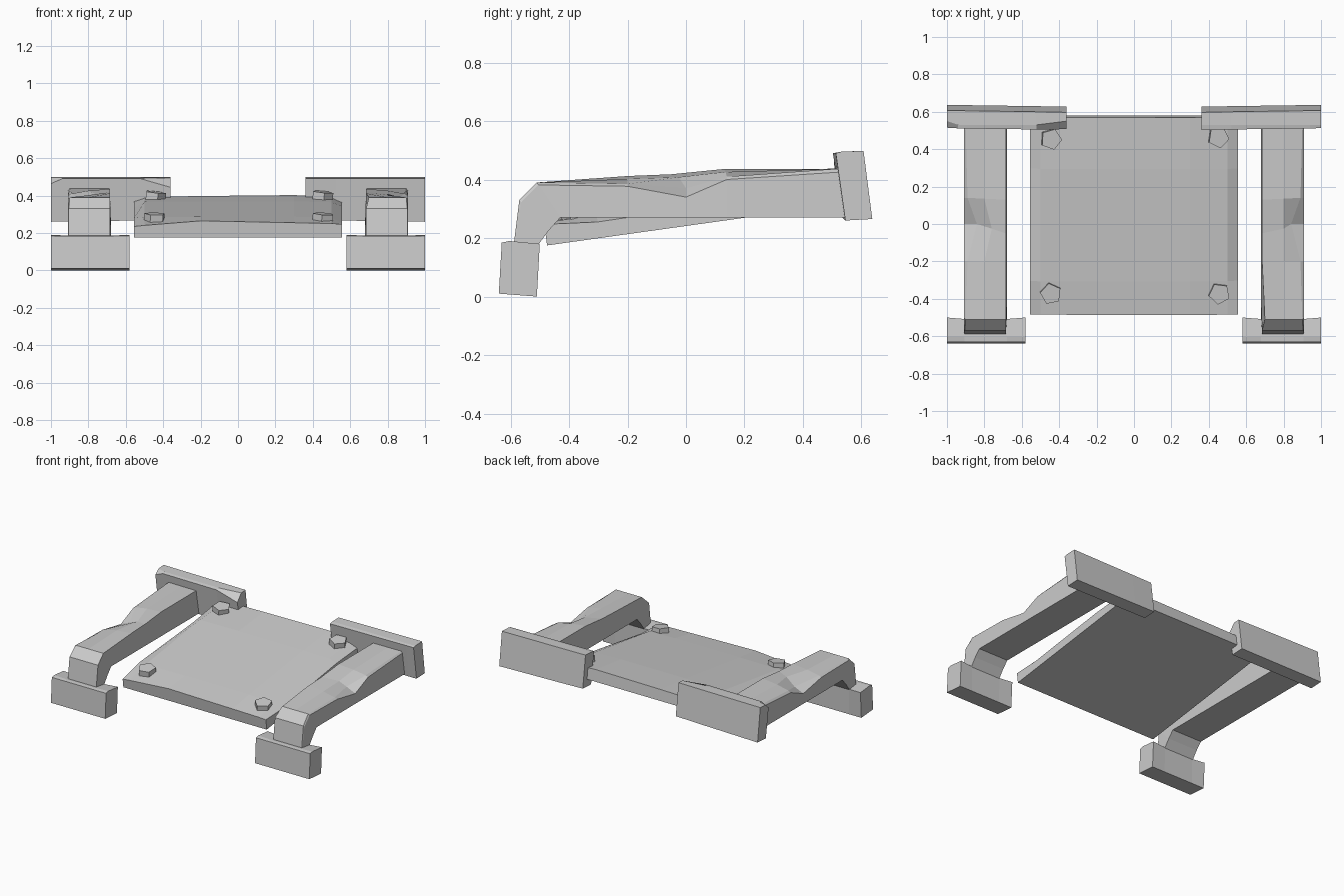
import bpy, bmesh, math

if "Cube" in bpy.data.objects:
    bpy.data.objects.remove(bpy.data.objects["Cube"])

SLOPE = 0.14  # tilt of the central panel


def loft(name, rings):
    """Skin a list of equal-sized point rings and cap both ends."""
    bm = bmesh.new()
    vs = [[bm.verts.new(p) for p in r] for r in rings]
    n = len(rings[0])
    for a, b in zip(vs, vs[1:]):
        for i in range(n):
            j = (i + 1) % n
            bm.faces.new((a[i], a[j], b[j], b[i]))
    bm.faces.new(vs[0])
    bm.faces.new(vs[-1])
    bmesh.ops.recalc_face_normals(bm, faces=bm.faces)
    me = bpy.data.meshes.new(name)
    bm.to_mesh(me)
    bm.free()
    ob = bpy.data.objects.new(name, me)
    bpy.context.collection.objects.link(ob)
    return ob


def base_z(y):
    return 0.27 + SLOPE * (y - 0.2)


# Central panel: a sloping slab with a worn, uneven top edge
xs = (-0.555, -0.5, -0.2, 0.3, 0.5, 0.555)
heights = {
    -0.48: (0.06, 0.066, 0.09, 0.08, 0.076, 0.072),
    -0.30: (0.08, 0.085, 0.087, 0.087, 0.082, 0.055),
    0.30: (0.05, 0.083, 0.085, 0.085, 0.08, 0.06),
    0.575: (0.053, 0.07, 0.075, 0.08, 0.07, 0.045),
}
rings = []
for y, hs in heights.items():
    ring = [(x, y - SLOPE * (h - 0.04), base_z(y) + h) for x, h in zip(xs, hs)]
    ring += [(xs[-1], y + 0.005, base_z(y)), (xs[0], y + 0.005, base_z(y))]
    rings.append(ring)
loft("panel", rings)

# Five-sided bolts near the panel corners
for i, (x, y, turn) in enumerate([(-0.445, -0.37, 0.2), (0.455, -0.37, 0.5),
                                  (-0.445, 0.455, 0.9), (0.45, 0.465, 0.8)]):
    bpy.ops.mesh.primitive_cylinder_add(
        vertices=5, radius=0.058, depth=0.06,
        location=(x, y, base_z(y) + 0.083),
        rotation=(math.atan(SLOPE), 0, turn))
    bpy.context.object.name = f"bolt_{i + 1}"

for side, s in (("left", -1), ("right", 1)):
    left = s < 0

    # Arm: bent bar, chipped along its upper outer edge
    # station: lower y, z | inner top y, z | outer top y, z | outer top x
    stations = [
        (-0.51, 0.17, -0.59, 0.17, -0.59, 0.17, 0.905),
        (-0.47, 0.225, -0.57, 0.33, -0.57, 0.33, 0.905),
        (-0.43, 0.27, -0.51, 0.39, -0.51, 0.39, 0.90),
        (-0.2, 0.27, -0.2, 0.412, -0.2, 0.385, 0.89),
        (0.0, 0.27, -0.05, 0.418, 0.0, 0.37, 0.84),
        (0.14, 0.27, 0.13, 0.436, 0.14, 0.41, 0.89),
        (0.55, 0.27, 0.52, 0.437, 0.52, 0.437, 0.90),
    ]
    rings = []
    for k, (ly, lz, iy, iz, oy, oz, ox) in enumerate(stations):
        inner = 0.70 if (k == 2 and not left) else 0.685
        mid = 0.76 if k == 4 and left else 0.80
        # outer side stays flat until just below the chipped edge
        f = 0.70 if k == 4 else 0.93
        sy, sz = ly + (oy - ly) * f, lz + (oz - lz) * f
        rings.append([(s * 0.68, ly, lz), (s * 0.91, ly, lz),
                      (s * 0.908, sy, sz), (s * ox, oy, oz),
                      (s * mid, (iy + oy) / 2, max(iz - 0.01, oz)),
                      (s * inner, iy, iz)])
    loft(f"{side}_arm", rings)

    # Foot: slightly tilted block, pinched at the middle
    rings = []
    for x, pinch in ((0.58, 0), (0.68, 0.008), (0.905, 0.008), (1.0, 0)):
        rings.append([(s * x, -0.64, 0.01), (s * x, -0.51, 0.0),
                      (s * x, -0.50 - pinch, 0.18 - pinch / 2),
                      (s * x, -0.605, 0.19 - pinch / 2),
                      (s * x, -0.63, 0.184)])
    loft(f"{side}_foot", rings)

    # Rear plate: tilted slab, with broken corners on the left one
    rings = []
    for x, back, drop in ((0.36, 0.01, 0.05 if left else 0.004),
                          (0.52, 0.007, 0.004),
                          (0.94, 0.001, 0.004),
                          (1.0, 0.0, 0.03 if left else 0.004)):
        low = 0.26 + back
        ridge = 0.55 if drop > 0.01 else 0.53
        rings.append([(s * x, 0.545 - back, low), (s * x, 0.637 - back, low + 0.005),
                      (s * x, 0.607 - back, 0.498), (s * x, ridge, 0.495),
                      (s * x, 0.512 - back + drop * 0.1, 0.494 - drop)])
    loft(f"{side}_rear_plate", rings)
